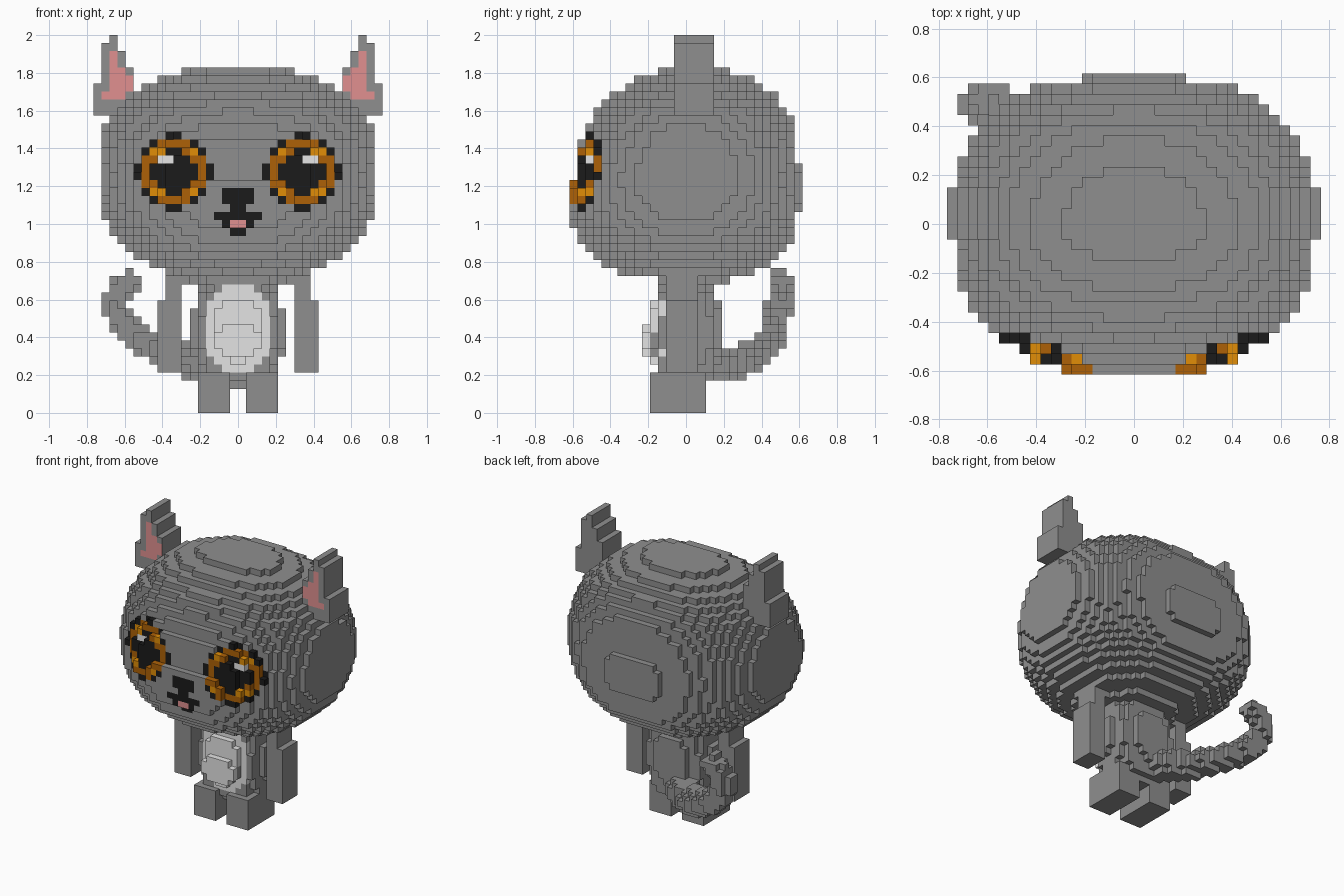
import bpy
import bmesh
from mathutils import Vector

if "Cube" in bpy.data.objects:
    bpy.data.objects.remove(bpy.data.objects["Cube"], do_unlink=True)

UNIT = 2 / 47  # edge of one block


def make_material(name, r, g, b):
    mat = bpy.data.materials.new(name)
    mat.use_nodes = True
    mat.diffuse_color = (r, g, b, 1)
    mat.node_tree.nodes["Principled BSDF"].inputs["Base Color"].default_value = (r, g, b, 1)
    return mat


MATERIALS = [
    make_material("grey fur", 0.275, 0.275, 0.275),
    make_material("black", 0.011, 0.011, 0.011),
    make_material("dark orange", 0.42, 0.12, 0.002),
    make_material("bright orange", 0.75, 0.27, 0.002),
    make_material("pink", 0.75, 0.28, 0.28),
    make_material("pale belly", 0.77, 0.77, 0.77),
    make_material("eye shine", 0.9, 0.9, 0.9),
]
FUR, BLACK, ORANGE, BRIGHT, PINK, PALE, SHINE = range(7)


def block(xs, ys, zs, colour=FUR):
    """Filled box of blocks from half-open ranges."""
    return {(i, j, k): colour for i in range(*xs) for j in range(*ys) for k in range(*zs)}


def mirrored(blocks):
    return {(-1 - i, j, k): c for (i, j, k), c in blocks.items()}


def fronts(blocks):
    """Frontmost block of every column seen from the front."""
    first = {}
    for i, j, k in blocks:
        first[i, k] = min(j, first.get((i, k), j))
    return [(i, j, k) for (i, k), j in first.items()]


def build(name, blocks):
    """Mesh of the exposed block faces; pink shows on front faces only."""
    bm = bmesh.new()
    verts = {}

    def vert(p):
        key = tuple(round(2 * c) for c in p)
        if key not in verts:
            verts[key] = bm.verts.new(p * UNIT)
        return verts[key]

    for cell, colour in blocks.items():
        centre = Vector(cell) + Vector((0.5, 0, 0.5))
        for axis in range(3):
            for side in (-1, 1):
                n = Vector((0, 0, 0))
                n[axis] = side
                if tuple(int(c + d) for c, d in zip(cell, n)) in blocks:
                    continue
                u = Vector((0, 0, 0))
                u[(axis + 1) % 3] = 1
                v = n.cross(u)
                corners = [centre + (n + a * u + b * v) / 2
                           for a, b in ((-1, -1), (1, -1), (1, 1), (-1, 1))]
                face = bm.faces.new([vert(p) for p in corners])
                face.material_index = FUR if colour == PINK and n.y >= 0 else colour
    mesh = bpy.data.meshes.new(name)
    bm.to_mesh(mesh)
    bm.free()
    for mat in MATERIALS:
        mesh.materials.append(mat)
    bpy.context.collection.objects.link(bpy.data.objects.new(name, mesh))


def bulge(z, centre, up, down, p_up, p_down):
    """Relative width at height z of a rounded profile."""
    d, p = ((z - centre) / up, p_up) if z > centre else ((centre - z) / down, p_down)
    return max(0.001, 1 - d ** p) ** (1 / p) if d < 1 else 0.001


def in_cap(j, x, z):
    """Outermost front and back layers are small rounded plates."""
    if abs(j) < 14:
        return True
    half, centre = (7.5, 26) if j < 0 else (5.5, 28)
    return (abs(x) / half) ** 2.5 + (abs(z - centre) / 3.3) ** 2.5 < 1


# Head: a rounded block with flat sides, fuller at the lower front
head = {}
for k in range(16, 43):
    z = k + 0.5
    width = 17.7 * bulge(z, 30, 13.14, 14, 2.3, 2.3)
    front = 14.8 * bulge(z, 26, 17, 9.7, 2.05, 2.25)
    back = 14.8 * bulge(z, 28, 15, 12, 2.5, 2.5)
    for i in range(-17, 17):
        x = i + 0.5
        for j in range(-14, 15):
            depth = front if j < 0 else back
            if (abs(x) / width) ** 2.28 + (abs(j) / depth) ** 2.28 < 1 and in_cap(j, x, z):
                head[i, j, k] = FUR


def face_colour(x, z):
    # Eyes: pupil, two-tone ring, dark rim
    dx, dz = abs(x) - 8, z - 30
    r = dx * dx + dz * dz
    if dz == 1.5 and 0 < dx < 2:
        return SHINE
    if r < 21:
        if abs(dz) == 2.5 and (abs(dx) == 2.5 or dx == 1.5):
            return BRIGHT
        return ORANGE if 8 < r < 16 else BLACK
    # Nose, mouth and tongue: half-width by row
    half = {22: 1, 23: 2, 24: 3, 25: 1, 26: 2, 27: 2}.get(int(z), 0)
    if abs(x) < half:
        return PINK if int(z) == 23 and abs(x) < 1 else BLACK
    return FUR


for i, j, k in fronts(head):
    if j < 0:
        head[i, j, k] = face_colour(i + 0.5, k + 0.5)
build("head", head)

# Ears: stepped slabs with a pink inner face
ear = {}
for outer, inner, low, high in ((18, 13, 37, 41), (17, 13, 41, 43),
                                (17, 14, 43, 45), (17, 15, 45, 46), (16, 15, 46, 47)):
    ear.update(block((inner, outer), (-1, 4), (low, high)))
for outer, inner, low, high in ((17, 14, 39, 40), (16, 13, 40, 42),
                                (16, 14, 42, 43), (16, 15, 43, 45)):
    ear.update(block((inner, outer), (-1, 0), (low, high), PINK))
build("left_ear", ear)
build("right_ear", mirrored(ear))

# Torso with raised pale belly
torso = {}
for k in range(3, 17):
    for i in range(-6, 6):
        for j in range(-5, 6):
            if (abs(i + 0.5) / 5.72) ** 2.4 + (abs(j) / 4.4) ** 2.4 + (abs(k - 9.8) / 8) ** 2.4 < 1:
                torso[i, j, k] = FUR
torso.update(block((-2, 2), (-5, -4), (7, 11)))
torso.update(block((-3, 3), (-5, -4), (8, 10)))
for i, j, k in fronts(torso):
    if (abs(i + 0.5) / 4.2) ** 2 + (abs(k - 10) / 5.9) ** 2 < 1:
        torso[i, j, k] = PALE
build("torso", torso)

# Arms
arm = block((7, 10), (-2, 2), (5, 14))
arm.update(block((7, 9), (-2, 2), (14, 16)))
arm.update(block((6, 9), (-2, 2), (16, 17)))
build("left_arm", arm)
build("right_arm", mirrored(arm))

# Legs
leg = block((1, 5), (-4, 3), (0, 5))
build("left_leg", leg)
build("right_leg", mirrored(leg))

# Tail: blocks swept along a curling path
path = [Vector(p) for p in ((-2, 4, 6), (-6, 7, 6.3), (-10, 9.5, 8), (-13.5, 11, 10),
                            (-15.5, 11.5, 13), (-14.8, 12, 15.3), (-13.3, 12, 16.4))]
tail = {}
steps = 12
for n in range(len(path) - 1):
    for s in range(steps):
        p = path[n].lerp(path[n + 1], s / steps)
        radius = 2.1 - 0.11 * (n + s / steps)
        for i in range(-18, 2):
            for j in range(0, 15):
                for k in range(3, 19):
                    if (Vector((i + 0.5, j, k + 0.5)) - p).length < radius:
                        tail[i, j, k] = FUR
tail.update(block((-14, -13), (11, 13), (17, 18)))
build("tail", tail)
